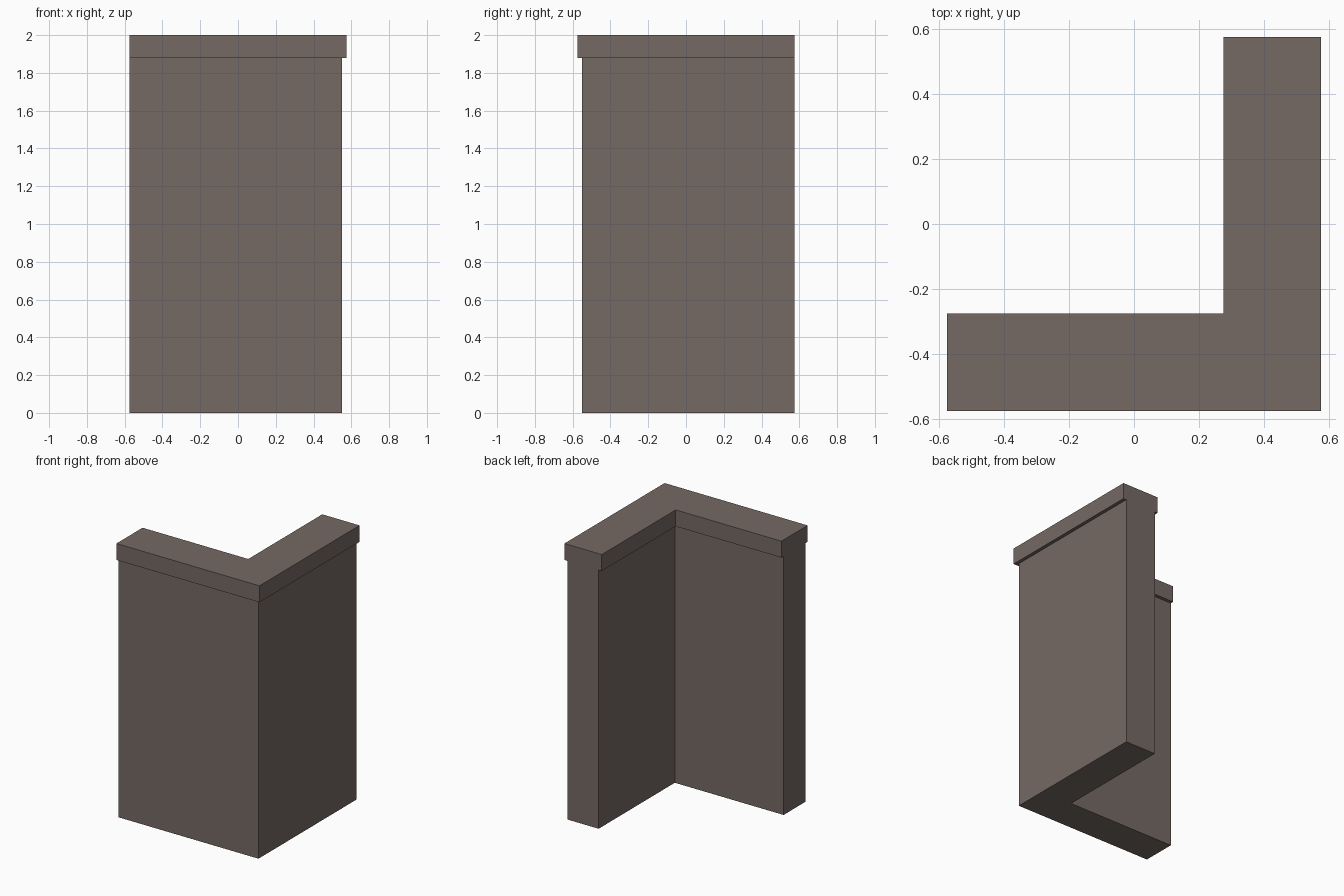
import bpy
import bmesh

# Remove the default cube only
cube = bpy.data.objects.get("Cube")
if cube:
    bpy.data.objects.remove(cube, do_unlink=True)

# Single stone colour
stone = bpy.data.materials.new("brown_grey_stone")
stone.use_nodes = True
colour = (0.178, 0.144, 0.127, 1.0)
stone.diffuse_color = colour
bsdf = next(n for n in stone.node_tree.nodes if n.type == "BSDF_PRINCIPLED")
bsdf.inputs["Base Color"].default_value = colour
bsdf.inputs["Roughness"].default_value = 0.9

END = 0.575  # both arms stop here


def corner_block(name, outer, inner, bottom, top):
    """Extrude an L-shaped footprint whose corner points to +x, -y."""
    outline = [(-END, -outer), (outer, -outer), (outer, END),
               (inner, END), (inner, -inner), (-END, -inner)]
    bm = bmesh.new()
    base = bm.faces.new([bm.verts.new((x, y, bottom)) for x, y in outline])
    result = bmesh.ops.extrude_face_region(bm, geom=[base], use_keep_orig=True)
    lifted = [v for v in result["geom"] if isinstance(v, bmesh.types.BMVert)]
    bmesh.ops.translate(bm, verts=lifted, vec=(0, 0, top - bottom))
    bmesh.ops.recalc_face_normals(bm, faces=bm.faces)
    mesh = bpy.data.meshes.new(name)
    bm.to_mesh(mesh)
    bm.free()
    mesh.materials.append(stone)
    obj = bpy.data.objects.new(name, mesh)
    bpy.context.collection.objects.link(obj)
    return obj


# Wall body, and a coping that overhangs its long sides
corner_block("corner_wall", 0.55, 0.30, 0.0, 1.88)
corner_block("wall_coping", END, 0.275, 1.88, 2.0)
